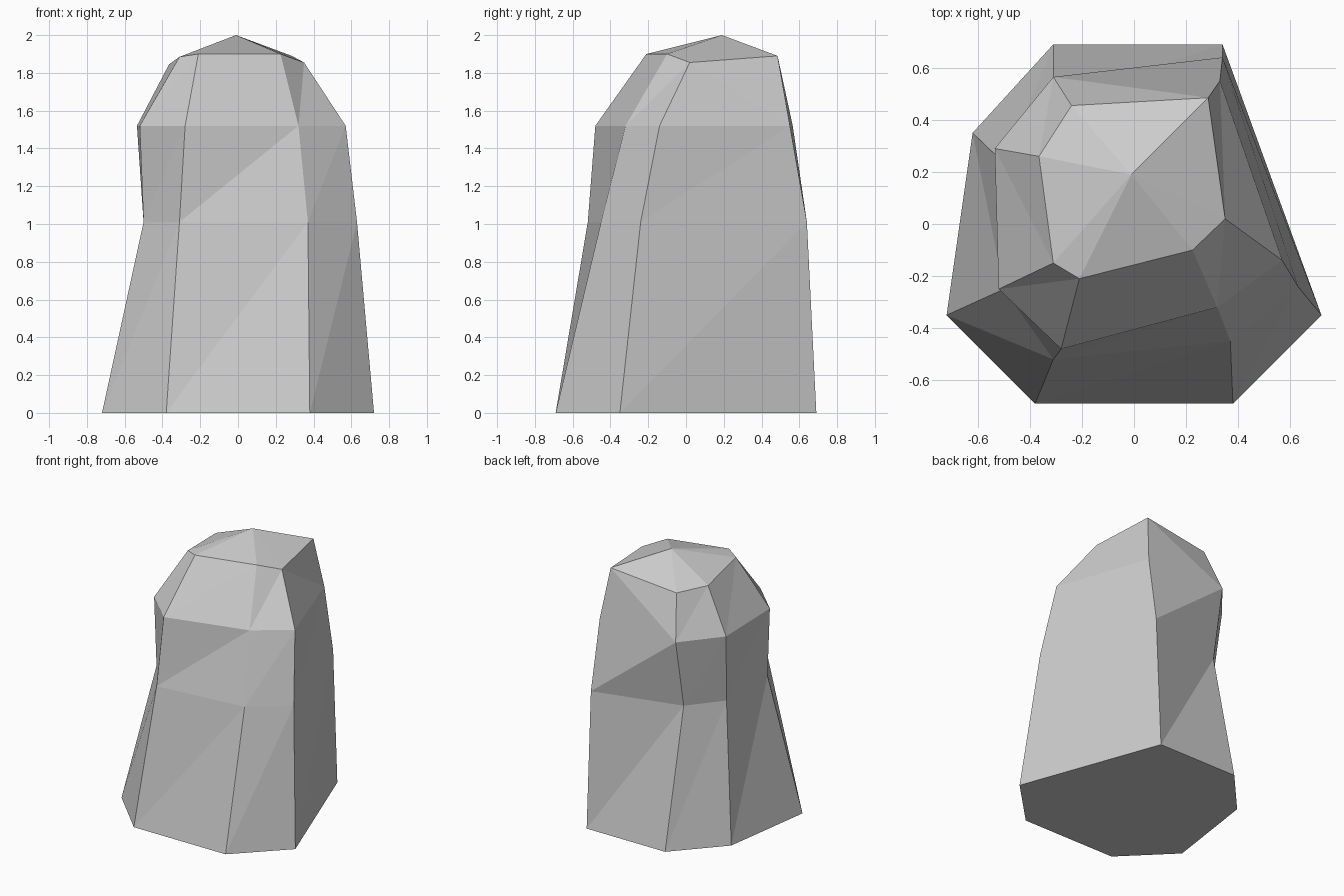
import bpy
import bmesh

cube = bpy.data.objects.get("Cube")
if cube:
    bpy.data.objects.remove(cube, do_unlink=True)

# Stone colour
stone = bpy.data.materials.new("grey stone")
stone.use_nodes = True
grey = (0.6, 0.6, 0.6, 1)
stone.diffuse_color = grey
stone.node_tree.nodes["Principled BSDF"].inputs["Base Color"].default_value = grey

# Seven-sided cross-sections, from the ground up
foot = [(-.72, -.35), (-.38, -.69), (.38, -.69), (.72, -.35),
        (.34, .69), (-.31, .69), (-.62, .35)]
waist = [(-.5, -.25), (-.31, -.52), (.37, -.45), (.63, -.24),
         (.34, .64), (-.31, .47), (-.5, .235)]
shoulder = [(-.52, -.25), (-.28, -.48), (.32, -.32), (.57, -.14),
            (.33, .55), (-.31, .565), (-.535, .29)]
crown = [(-.31, -.15, 1.885), (-.21, -.21, 1.9), (.225, -.1, 1.9), (.35, .02, 1.855),
         (.285, .485, 1.89), (-.24, .455, 1.83), (-.365, .26, 1.845)]

bm = bmesh.new()


def ring(section, z):
    return [bm.verts.new((x, y, z)) for x, y in section]


def band(low, high, flipped=()):
    """Join two rings with triangles; flipped sides use the other diagonal."""
    for i in range(len(low)):
        j = (i + 1) % len(low)
        a, b, c, d = low[i], low[j], high[j], high[i]
        tris = ((a, b, d), (b, c, d)) if i in flipped else ((a, b, c), (a, c, d))
        for tri in tris:
            bm.faces.new(tri)


# Flat underside and faceted sides
rings = [ring(foot, 0), ring(waist, 1.01), ring(shoulder, 1.52),
         [bm.verts.new(p) for p in crown]]
bm.faces.new(rings[0][::-1])
band(rings[0], rings[1])
band(rings[1], rings[2])
band(rings[2], rings[3], flipped=(3, 4))

# Low pointed cap
peak = bm.verts.new((-.01, .19, 2))
for i, v in enumerate(rings[3]):
    bm.faces.new((v, rings[3][(i + 1) % len(crown)], peak))

bmesh.ops.recalc_face_normals(bm, faces=bm.faces)
mesh = bpy.data.meshes.new("standing_rock")
bm.to_mesh(mesh)
bm.free()
mesh.materials.append(stone)
rock = bpy.data.objects.new("standing_rock", mesh)
bpy.context.collection.objects.link(rock)
